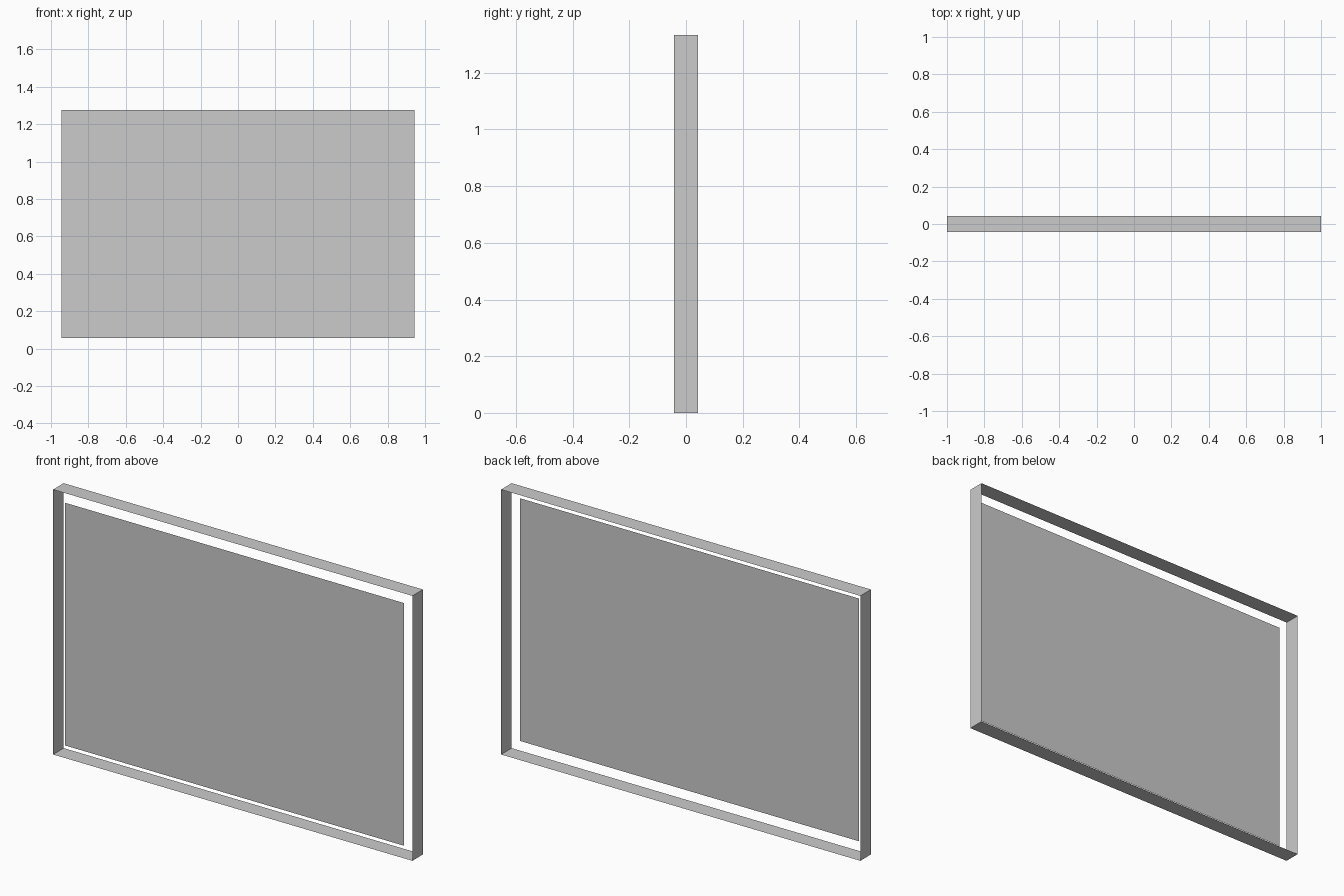
import bpy

if "Cube" in bpy.data.objects:
    bpy.data.objects.remove(bpy.data.objects["Cube"])

W, H, D = 1.0, 1.333, 0.042   # half width, height, half depth
GAP = 0.056                   # space between frame and panel
PANEL_Y = -0.029              # panel sits toward the front


def add_mesh(name, verts, faces):
    mesh = bpy.data.meshes.new(name)
    mesh.from_pydata(verts, [], faces)
    mesh.update()
    obj = bpy.data.objects.new(name, mesh)
    bpy.context.collection.objects.link(obj)
    return obj


def rectangle(y, inset=0.0):
    x, low, high = W - inset, inset, H - inset
    return [(-x, y, low), (x, y, low), (x, y, high), (-x, y, high)]


# Thin open frame: four flat strips, open at front and back
add_mesh("frame", rectangle(-D) + rectangle(D),
         [(i, i + 4, (i + 1) % 4 + 4, (i + 1) % 4) for i in range(4)])

# Flat panel floating inside the frame, facing forward
add_mesh("panel", rectangle(PANEL_Y, GAP), [(0, 1, 2, 3)])
